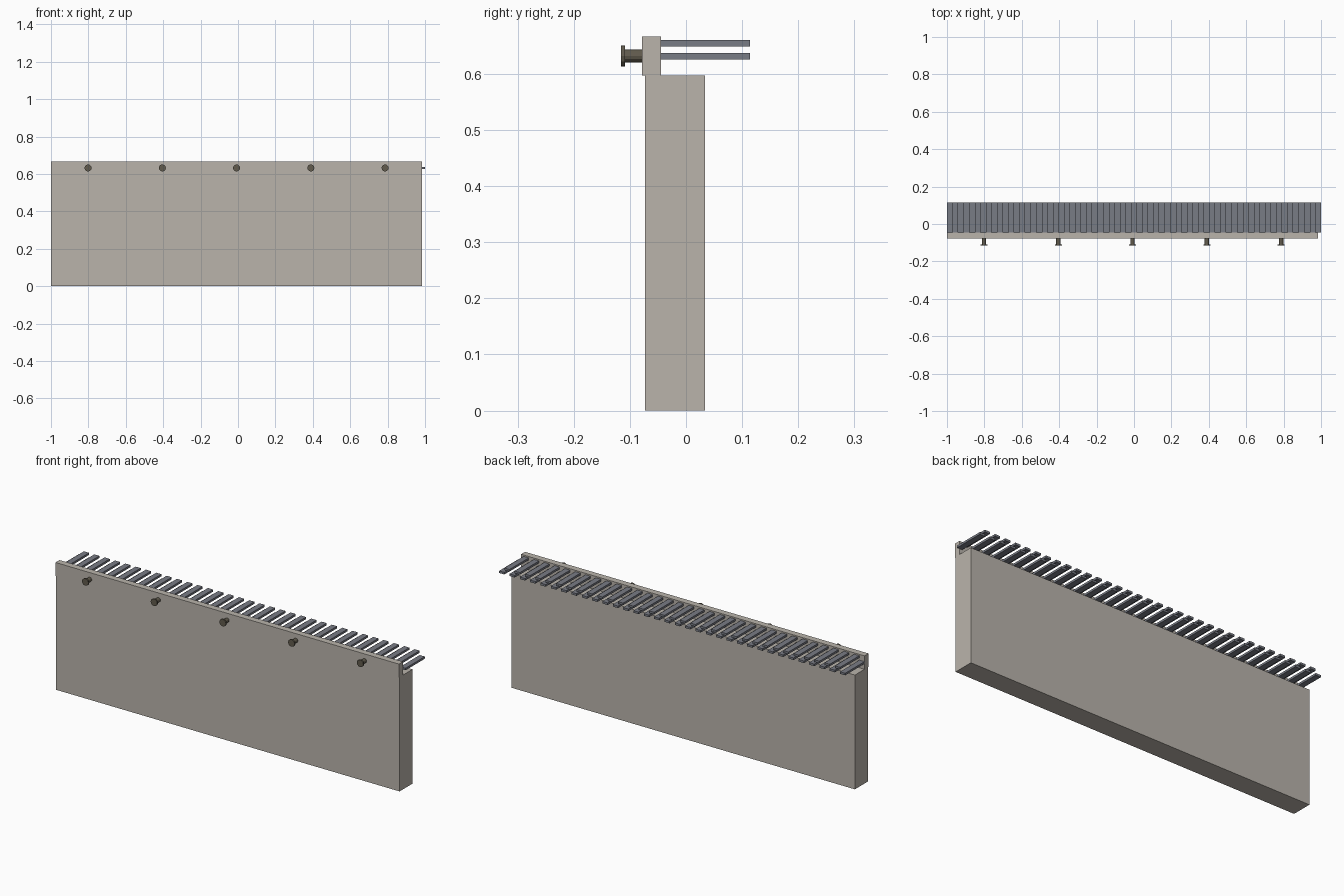
import bpy
import math

cube = bpy.data.objects.get("Cube")
if cube:
    bpy.data.objects.remove(cube, do_unlink=True)


def make_material(name, rgb):
    mat = bpy.data.materials.new(name)
    mat.use_nodes = True
    mat.diffuse_color = (*rgb, 1)
    mat.node_tree.nodes["Principled BSDF"].inputs["Base Color"].default_value = (*rgb, 1)
    return mat


stone = make_material("warm grey stone", (0.49, 0.455, 0.41))
slate = make_material("blue grey slate", (0.19, 0.2, 0.235))
bronze = make_material("dark bronze", (0.12, 0.105, 0.075))


def box(name, low, high, mat):
    """Box between two opposite corners."""
    mid = [(a + b) / 2 for a, b in zip(low, high)]
    bpy.ops.mesh.primitive_cube_add(size=1, location=mid)
    obj = bpy.context.object
    obj.name = name
    obj.scale = [b - a for a, b in zip(low, high)]
    bpy.ops.object.transform_apply(location=False, rotation=False, scale=True)
    obj.data.materials.append(mat)
    return obj


def disc(name, x, z, radius, y_front, y_back, mat):
    """Cylinder lying along y."""
    bpy.ops.mesh.primitive_cylinder_add(
        vertices=12, radius=radius, depth=y_back - y_front,
        location=(x, (y_front + y_back) / 2, z), rotation=(math.pi / 2, 0, 0))
    obj = bpy.context.object
    obj.name = name
    obj.data.materials.append(mat)
    return obj


# Wall and the thin upright board along its top
LEFT, RIGHT = -1.0, 0.985
WALL_TOP, BOARD_BACK = 0.597, -0.045
box("wall", (LEFT, -0.073, 0), (RIGHT, 0.034, WALL_TOP), stone)
box("top_board", (LEFT, -0.078, WALL_TOP), (RIGHT, BOARD_BACK, 0.667), stone)

# Slats in two alternating layers
COUNT = 67
width = 2 / COUNT
for i in range(COUNT):
    x = -1 + i * width
    layer, z = ("upper", 0.649) if i % 2 else ("lower", 0.626)
    box(f"{layer}_slat_{i // 2 + 1}", (x, BOARD_BACK, z), (x + width, 0.114, z + 0.011), slate)

# Flanged pegs along the front
PEGS = 5
step = (RIGHT - LEFT) / PEGS
for i in range(PEGS):
    x = LEFT + (i + 0.5) * step
    disc(f"peg_shaft_{i + 1}", x, 0.632, 0.0115, -0.11, -0.077, bronze)
    disc(f"peg_flange_{i + 1}", x, 0.632, 0.019, -0.116, -0.109, bronze)
